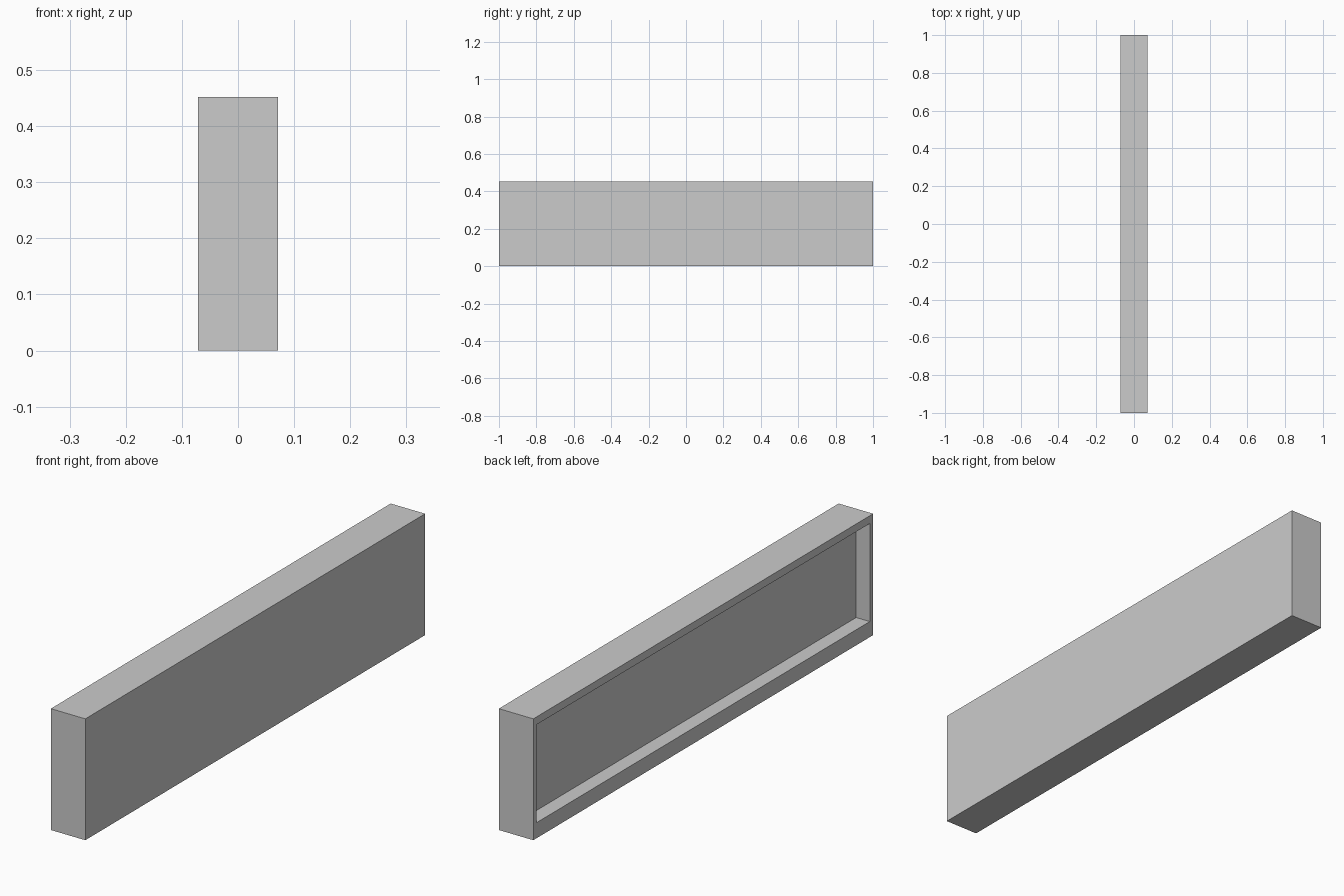
import bpy, bmesh
from mathutils import Vector

if "Cube" in bpy.data.objects:
    bpy.data.objects.remove(bpy.data.objects["Cube"])

W, L, H = 0.142, 2.0, 0.452          # outer size
SIDE, BOTTOM, TOP = 0.028, 0.058, 0.029   # rim widths
DEPTH = 0.056                        # recess depth

bm = bmesh.new()

# Solid panel standing on the ground
bmesh.ops.create_cube(bm, size=1)
bmesh.ops.scale(bm, vec=(W, L, H), verts=bm.verts)
bmesh.ops.translate(bm, vec=(0, 0, H / 2), verts=bm.verts)

# Rim around the left face, with a wider bottom edge
face = min(bm.faces, key=lambda f: f.calc_center_median().x)
bmesh.ops.inset_individual(bm, faces=[face], thickness=SIDE)
for v in face.verts:
    v.co.z = BOTTOM if v.co.z < H / 2 else H - TOP

# Sunken back wall
inner = bmesh.ops.extrude_discrete_faces(bm, faces=[face])["faces"][0]
bmesh.ops.translate(bm, vec=Vector((DEPTH, 0, 0)), verts=inner.verts)
bmesh.ops.recalc_face_normals(bm, faces=bm.faces)

mesh = bpy.data.meshes.new("recessed_panel")
bm.to_mesh(mesh)
bm.free()
bpy.context.collection.objects.link(bpy.data.objects.new("recessed_panel", mesh))
